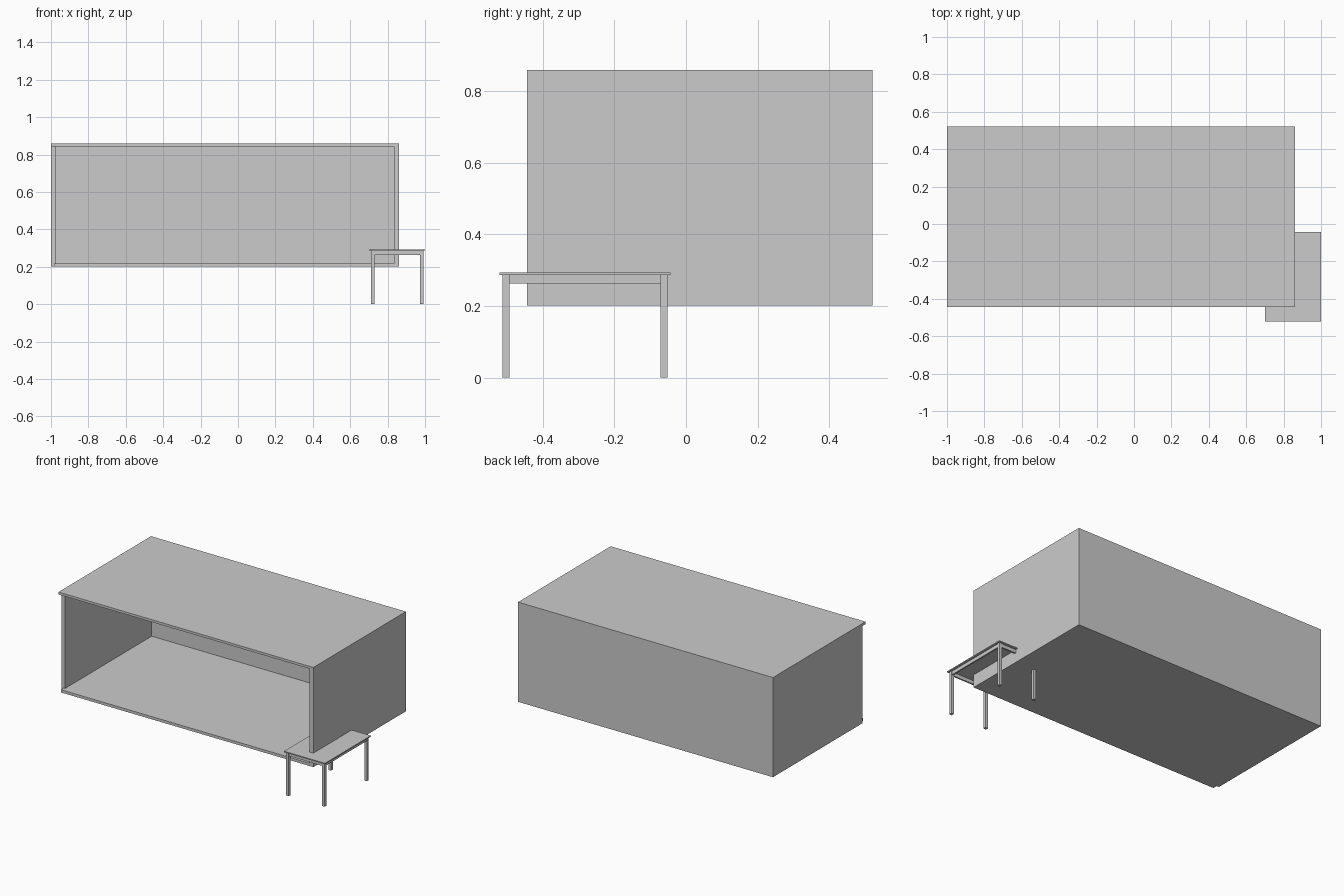
import bpy

if "Cube" in bpy.data.objects:
    bpy.data.objects.remove(bpy.data.objects["Cube"])


def box(name, x, y, z):
    """Axis-aligned box from (min, max) ranges."""
    bpy.ops.mesh.primitive_cube_add(
        size=1, location=[(a + b) / 2 for a, b in (x, y, z)])
    ob = bpy.context.object
    ob.name = name
    ob.scale = [b - a for a, b in (x, y, z)]
    bpy.ops.object.transform_apply(location=False, rotation=False, scale=True)
    return ob


# Open-fronted cabinet shell
L, R, F, B = -1.0, 0.861, -0.444, 0.521
Z0, Z1 = 0.201, 0.859
T = 0.028
box("cabinet_top", (L, R - T), (F, B), (Z1 - 0.016, Z1))
box("cabinet_right_wall", (R - T, R), (F, B), (Z0, Z1))
box("cabinet_left_wall", (L, L + T), (F + 0.03, B), (Z0, Z1 - 0.016))
box("cabinet_floor", (L + 0.017, R - T), (F, B), (Z0, Z0 + 0.018))
box("cabinet_back", (L + T, R - T), (B - 0.033, B), (Z0 + 0.018, Z1 - 0.016))

# Small table overlapping the front right corner
X0, X1, Y0, Y1 = 0.701, 1.0, -0.521, -0.043
TOP, UNDER, APRON = 0.293, 0.286, 0.263
INSET, LEG = 0.009, 0.019
box("table_top", (X0, X1), (Y0, Y1), (UNDER, TOP))

legs_x = [(X0 + INSET, X0 + INSET + LEG), (X1 - INSET - LEG, X1 - INSET)]
legs_y = [(Y0 + INSET, Y0 + INSET + LEG), (Y1 - INSET - LEG, Y1 - INSET)]
for sx, lx in zip(("left", "right"), legs_x):
    for sy, ly in zip(("front", "back"), legs_y):
        box(f"table_leg_{sy}_{sx}", lx, ly, (0, UNDER))

# Apron rails centred between the legs
RAIL = 0.01
for side, (a, b) in zip(("left", "right"), legs_x):
    c = (a + b) / 2
    box(f"table_rail_{side}", (c - RAIL / 2, c + RAIL / 2),
        (legs_y[0][1], legs_y[1][0]), (APRON, UNDER))
for side, (a, b) in zip(("front", "back"), legs_y):
    c = (a + b) / 2
    box(f"table_rail_{side}", (legs_x[0][1], legs_x[1][0]),
        (c - RAIL / 2, c + RAIL / 2), (APRON, UNDER))
